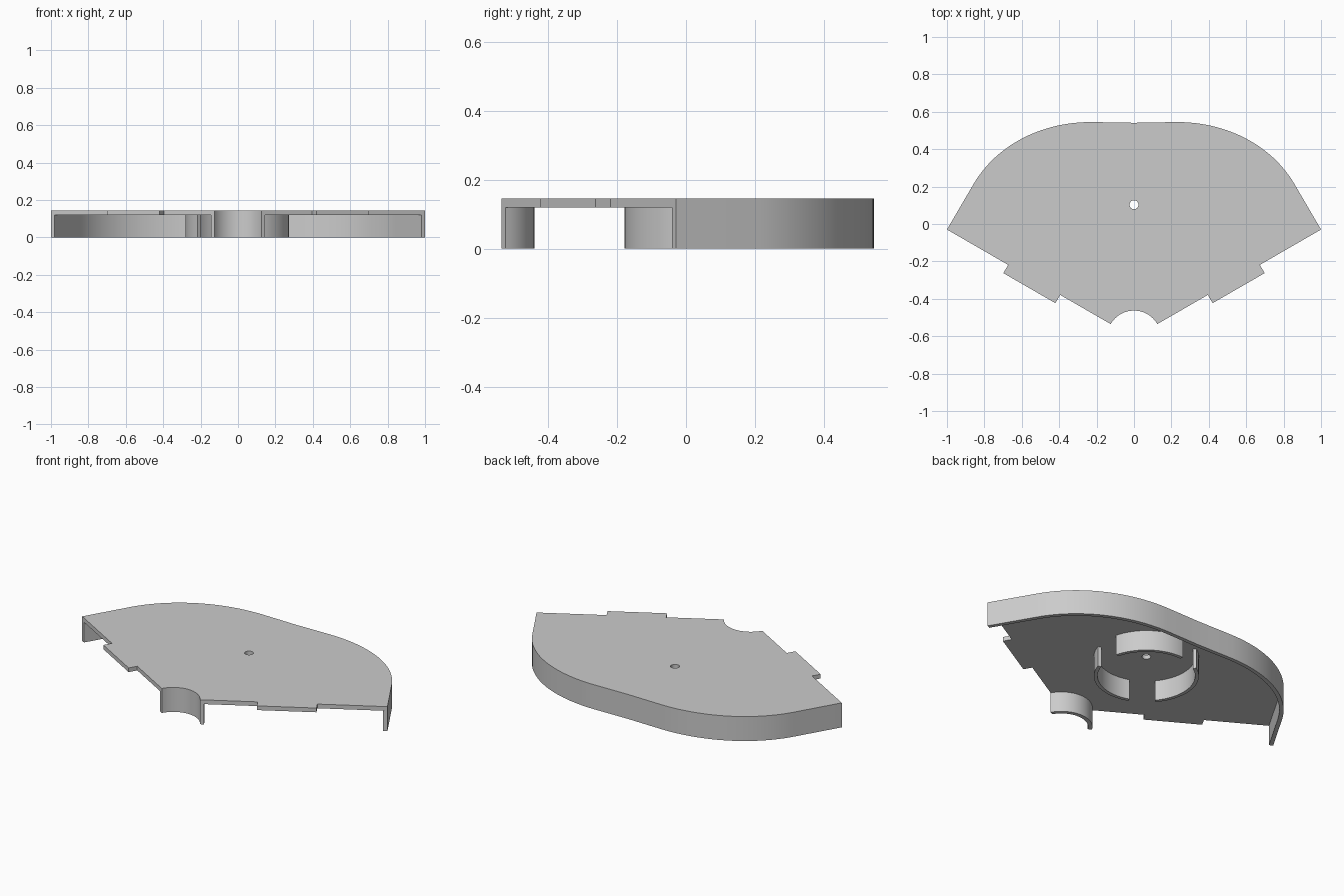
import bpy
import bmesh
from math import radians, cos, sin
from mathutils import Vector
from mathutils.geometry import interpolate_bezier

if "Cube" in bpy.data.objects:
    bpy.data.objects.remove(bpy.data.objects["Cube"])

TOP, UNDER = 0.145, 0.12      # plate top and underside
WALL = 0.023                  # wall thickness
APEX = Vector((0, -0.607))    # point where the two straight edges would meet
NOTCH = 0.144                 # notch radius
CENTRE = Vector((0, 0.103))   # pin hole and ring centre

grey = bpy.data.materials.new("light_grey")
grey.use_nodes = True
colour = (0.6, 0.6, 0.6, 1)
grey.diffuse_color = colour
grey.node_tree.nodes["Principled BSDF"].inputs["Base Color"].default_value = colour


def arc(centre, radius, start, end, steps):
    angles = [radians(start + (end - start) * i / steps) for i in range(steps + 1)]
    return [centre + radius * Vector((cos(a), sin(a))) for a in angles]


def prism(name, loops, low, high):
    """Upright solid from an outer loop and optional hole loops."""
    bm = bmesh.new()
    for loop in loops:
        verts = [bm.verts.new((p.x, p.y, low)) for p in loop]
        for a, b in zip(verts, verts[1:] + verts[:1]):
            bm.edges.new((a, b))
    bmesh.ops.triangle_fill(bm, edges=bm.edges[:], use_beauty=True)
    bmesh.ops.dissolve_limit(bm, angle_limit=0.01, verts=[], edges=bm.edges[:])
    top = bmesh.ops.extrude_face_region(bm, geom=bm.faces[:])["geom"]
    bmesh.ops.translate(bm, vec=(0, 0, high - low),
                        verts=[v for v in top if isinstance(v, bmesh.types.BMVert)])
    bmesh.ops.recalc_face_normals(bm, faces=bm.faces[:])
    mesh = bpy.data.meshes.new(name)
    bm.to_mesh(mesh)
    bm.free()
    mesh.materials.append(grey)
    obj = bpy.data.objects.new(name, mesh)
    bpy.context.collection.objects.link(obj)
    bpy.ops.object.select_all(action="DESELECT")
    obj.select_set(True)
    bpy.context.view_layer.objects.active = obj
    bpy.ops.object.shade_smooth_by_angle(angle=radians(30))
    return obj


def mirrored(points):
    return [Vector((-p.x, p.y)) for p in reversed(points)]


def band(centre, radius, thickness, start, end, steps):
    return (arc(centre, radius, start, end, steps)
            + arc(centre, radius - thickness, end, start, steps))


# Curved back outline, from the right corner to the left corner
along = Vector((cos(radians(30)), sin(radians(30))))
outward = Vector((along.y, -along.x))
corner = APEX + along * 1.1547
shoulder, crown, control = Vector((0.86, 0.21)), Vector((0.23, 0.545)), Vector((0.667, 0.545))
bend = interpolate_bezier(shoulder, shoulder.lerp(control, 0.62),
                          crown.lerp(control, 0.62), crown, 24)
half = [corner] + [Vector(p[:2]) for p in bend]
back = half + [Vector((0.1, 0.543)), Vector((0, 0.541)), Vector((-0.1, 0.543))] + mirrored(half)

# Straight front edge with a tab, from the notch to the right corner
near, far = APEX + along * 0.456, APEX + along * 0.777
front = [near, near + outward * 0.051, far + outward * 0.051, far]
notch = arc(APEX, NOTCH, 150, 30, 24)

# Top plate with a pin hole
prism("top_plate", [back + mirrored(front) + notch + front,
                    arc(CENTRE, 0.024, 0, 345, 23)], UNDER, TOP)

# Outer wall under the curved edge
inner = []
for i, p in enumerate(back):
    a, b = back[max(i - 1, 0)], back[min(i + 1, len(back) - 1)]
    t = (b - a).normalized()
    inner.append(p + Vector((-t.y, t.x)) * WALL)
prism("outer_wall", [back + inner[::-1]], 0, UNDER)

# Curved wall under the notch
prism("notch_wall", [band(APEX, NOTCH + WALL, WALL, 30, 150, 24)], 0, UNDER)

# Broken ring around the pin hole
for i, (start, end) in enumerate([(15, 94), (122, 220), (250, 343)]):
    prism(f"ring_segment_{i + 1}", [band(CENTRE, 0.282, 0.02, start, end, 20)], 0, UNDER)
